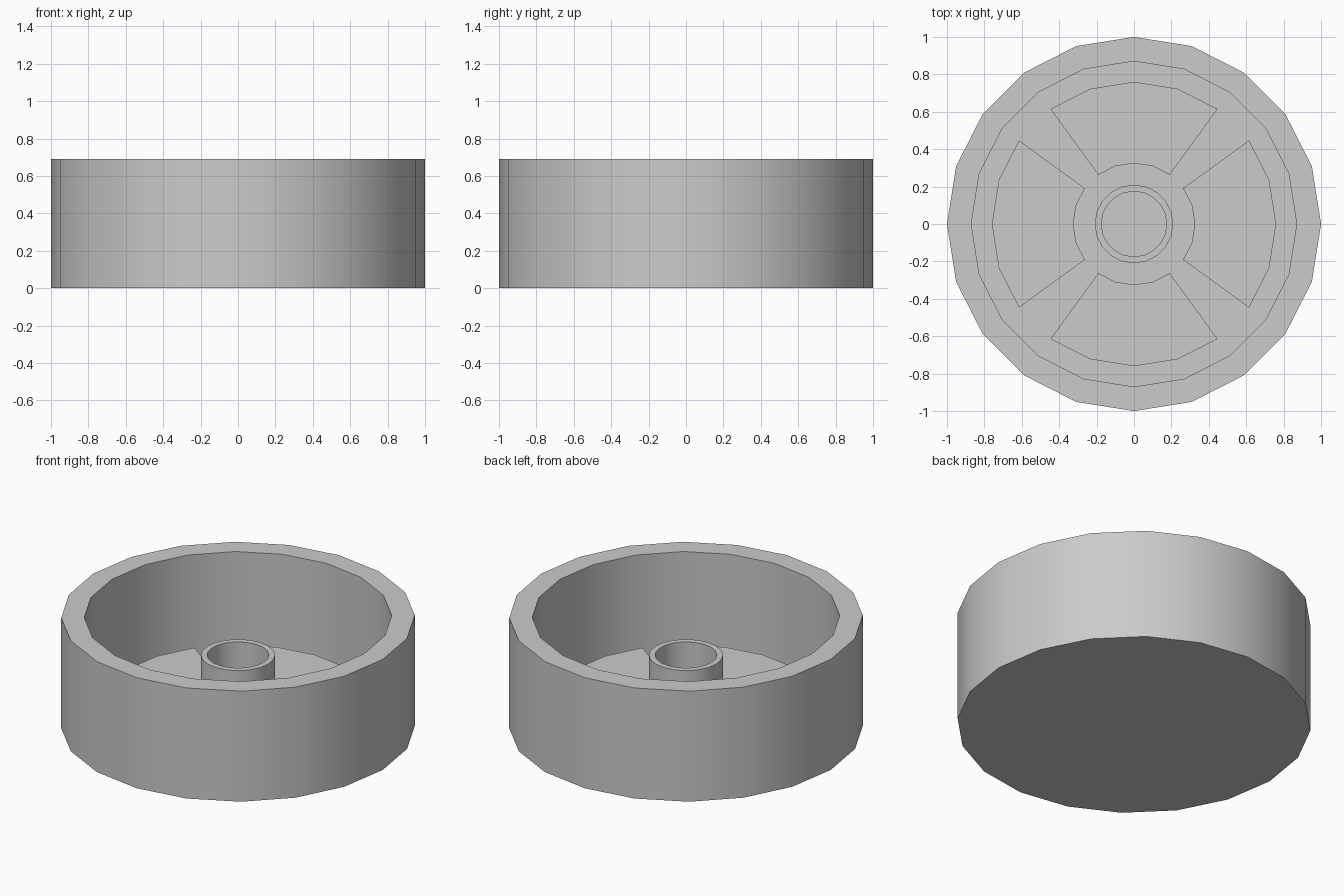
import bpy, bmesh
from math import cos, sin, radians

if "Cube" in bpy.data.objects:
    bpy.data.objects.remove(bpy.data.objects["Cube"])

SIDES = 20
FLOOR, PLATE_TOP = 0.05, 0.16


def finish(name, bm):
    bmesh.ops.recalc_face_normals(bm, faces=bm.faces)
    mesh = bpy.data.meshes.new(name)
    bm.to_mesh(mesh)
    bm.free()
    obj = bpy.data.objects.new(name, mesh)
    bpy.context.collection.objects.link(obj)
    bpy.ops.object.select_all(action='DESELECT')
    obj.select_set(True)
    bpy.context.view_layer.objects.active = obj
    bpy.ops.object.shade_smooth_by_angle(angle=radians(30))
    return obj


def polar(r, deg, z):
    return (r * cos(radians(deg)), r * sin(radians(deg)), z)


def lathe(name, profile):
    """Revolve (radius, z) points around z and cap both ends."""
    bm = bmesh.new()
    rings = [[bm.verts.new(polar(r, i * 360 / SIDES, z)) for i in range(SIDES)]
             for r, z in profile]
    for a, b in zip(rings, rings[1:]):
        for i in range(SIDES):
            j = (i + 1) % SIDES
            bm.faces.new((a[i], a[j], b[j], b[i]))
    bm.faces.new(rings[0])
    bm.faces.new(rings[-1])
    return finish(name, bm)


def sector_plate(name, centre, r_in, r_out):
    """Raised ring sector spanning 72 degrees."""
    bm = bmesh.new()
    angles = [centre + a for a in (-36, -18, 0, 18, 36)]
    outline = [polar(r_out, a, FLOOR) for a in angles]
    outline += [polar(r_in, a, FLOOR) for a in reversed(angles)]
    face = bm.faces.new([bm.verts.new(p) for p in outline])
    top = bmesh.ops.extrude_face_region(bm, geom=[face], use_keep_orig=True)
    verts = [g for g in top['geom'] if isinstance(g, bmesh.types.BMVert)]
    bmesh.ops.translate(bm, verts=verts, vec=(0, 0, PLATE_TOP - FLOOR))
    return finish(name, bm)


# Rim, recessed floor and hub tube in one revolved profile
lathe("wheel_body", [(1, 0), (1, 0.69), (0.87, 0.69), (0.87, FLOOR),
                     (0.21, FLOOR), (0.21, 0.45), (0.175, 0.45),
                     (0.175, PLATE_TOP)])

# Four raised plates between the spoke grooves
for k in range(4):
    sector_plate(f"floor_plate_{k + 1}", k * 90, 0.325, 0.76)
